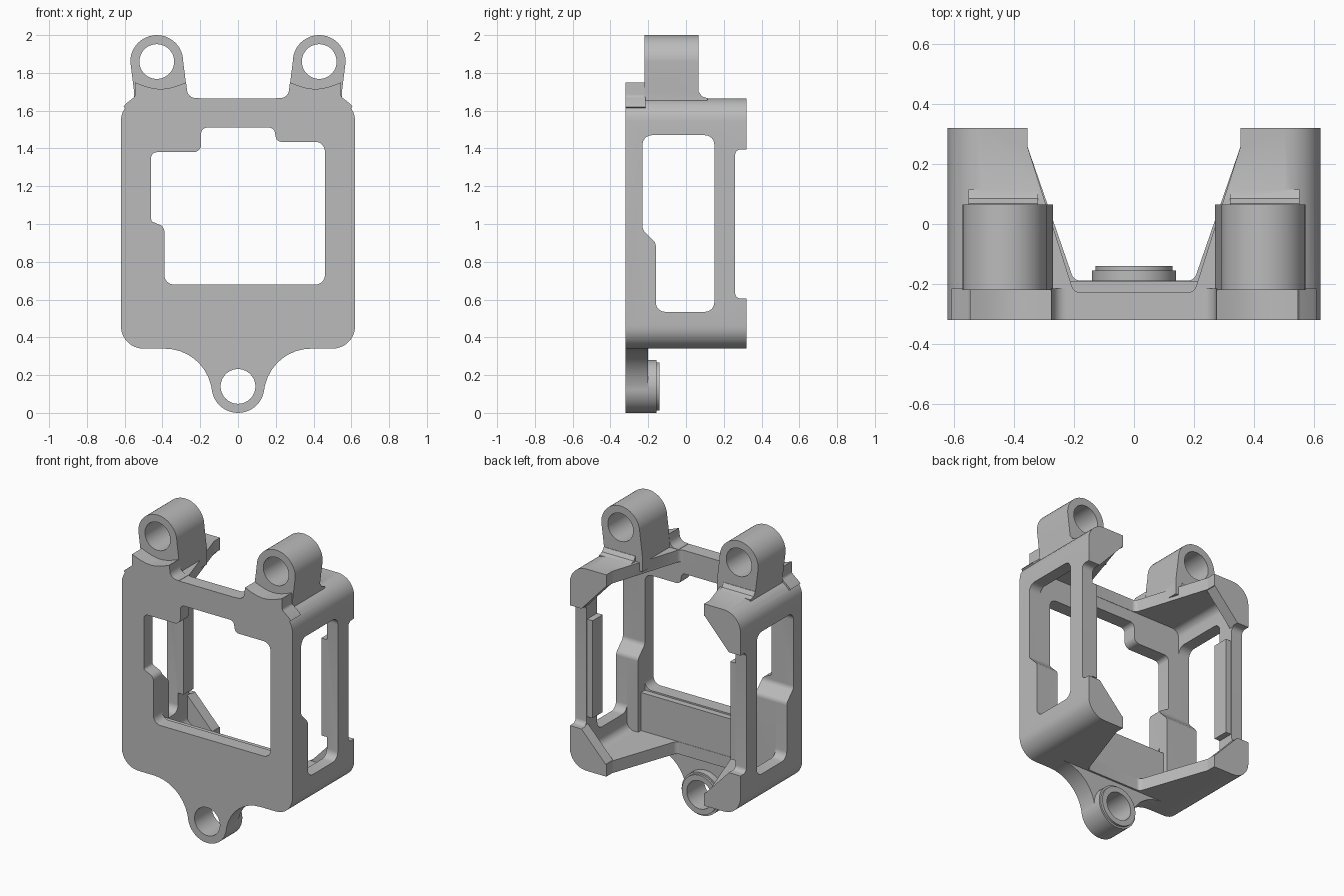
import bpy, bmesh, math
from mathutils import Vector

if "Cube" in bpy.data.objects:
    bpy.data.objects.remove(bpy.data.objects["Cube"])

grey = bpy.data.materials.new("plain grey")
grey.diffuse_color = (0.5, 0.5, 0.5, 1)
grey.use_nodes = True
grey.node_tree.nodes["Principled BSDF"].inputs["Base Color"].default_value = grey.diffuse_color


def rounded(points, steps=8):
    """Turn (u, v[, radius]) corners into an outline with filleted corners."""
    out = []
    n = len(points)
    for i, p in enumerate(points):
        c = Vector(p[:2])
        r = p[2] if len(p) > 2 else 0
        if r == 0:
            out.append(c)
            continue
        a = (Vector(points[i - 1][:2]) - c).normalized()
        b = (Vector(points[(i + 1) % n][:2]) - c).normalized()
        half = a.angle(b) / 2
        centre = c + (a + b).normalized() * (r / math.sin(half))
        start = c + a * (r / math.tan(half)) - centre
        end = c + b * (r / math.tan(half)) - centre
        sweep = math.pi - 2 * half
        for k in range(steps + 1):
            t = k / steps
            out.append(centre + (start * math.sin((1 - t) * sweep)
                                 + end * math.sin(t * sweep)) / math.sin(sweep))
    return out


def prism(name, points, axis, lo, hi):
    """Extrude an outline along an axis."""
    place = {"X": lambda u, v, w: (w, u, v),
             "Y": lambda u, v, w: (u, w, v),
             "Z": lambda u, v, w: (u, v, w)}[axis]
    outline = rounded(points)
    bm = bmesh.new()
    base = bm.faces.new([bm.verts.new(place(p[0], p[1], lo)) for p in outline])
    ext = bmesh.ops.extrude_face_region(bm, geom=[base])
    move = Vector(place(0, 0, hi - lo))
    for v in ext["geom"]:
        if isinstance(v, bmesh.types.BMVert):
            v.co += move
    bmesh.ops.recalc_face_normals(bm, faces=bm.faces)
    mesh = bpy.data.meshes.new(name)
    bm.to_mesh(mesh)
    bm.free()
    ob = bpy.data.objects.new(name, mesh)
    bpy.context.collection.objects.link(ob)
    mesh.materials.append(grey)
    return ob


def rect(u0, u1, v0, v1, r=0):
    return [(u0, v0, r), (u1, v0, r), (u1, v1, r), (u0, v1, r)]


def circle(u, v, r, n=48):
    return [(u + r * math.cos(2 * math.pi * k / n),
             v + r * math.sin(2 * math.pi * k / n)) for k in range(n)]


def combine(target, tool, operation):
    mod = target.modifiers.new("shape", "BOOLEAN")
    mod.operation = operation
    mod.solver = "EXACT"
    mod.object = tool
    bpy.context.view_layer.objects.active = target
    bpy.ops.object.modifier_apply(modifier=mod.name)
    bpy.data.objects.remove(tool)


# Hollow housing with an open back
frame = prism("bracket_frame", rect(-.62, .62, .34, 1.665, .12), "Y", -.32, .32)


def cut(*args):
    combine(frame, prism("cutter", *args), "DIFFERENCE")


def add(*args):
    combine(frame, prism("part", *args), "UNION")


cut(rect(-.54, .54, .42, 1.585, .05), "Y", -.23, .245)
cut([(-.36, .42), (.36, .42), (.54, .61), (.54, 1.39),
     (.36, 1.585), (-.36, 1.585), (-.54, 1.39), (-.54, .61)], "Y", .2, .5)

# Thicker lower front plate, inner corner blocks and rear post lips
add(rect(-.56, .56, .40, .67), "Y", -.26, -.19)
add(rect(-.56, -.39, .40, .99), "Y", -.27, -.16)
add(rect(.46, .56, .40, .99), "Y", -.27, -.16)
for s in (-1, 1):
    x0, x1 = sorted((s * .50, s * .56))
    add(rect(x0, x1, .66, 1.30), "Y", .14, .255)

# Side windows and the notch along the rear edges
cut([(-.16, .535, .05), (.15, .535, .05), (.15, 1.47, .05), (-.23, 1.47, .05),
     (-.23, .97, .04), (-.16, .90, .04)], "X", -1, 1)
cut([(.26, .605, .03), (.5, .605), (.5, 1.395), (.26, 1.395, .03)], "X", -1, 1)

# Tapered openings in the top and bottom walls
for y, z0, z1 in ((-.228, 1.3, 1.9), (-.188, .1, .6)):
    cut([(-.2, y, .03), (.2, y, .03), (.355, .26, .04), (.355, .5),
         (-.355, .5), (-.355, .26, .04)], "Z", z0, z1)

# Two top lugs with front pads and rear fillets
for s in (-1, 1):
    def side(points):
        return [(s * p[0],) + tuple(p[1:]) for p in points]

    arch = [(.43 + .14 * math.cos(a), 1.86 + .14 * math.sin(a))
            for a in (math.pi * k / 24 for k in range(25))]
    add(side([(.27, 1.61), (.55, 1.61), (.55, 1.70)] + arch + [(.27, 1.70)]),
        "Y", -.22, .065)
    sag = [(.545 - .27 * k / 12, 1.75 - .035 * math.sin(math.pi * k / 12))
           for k in range(13)]
    add(side([(.24, 1.60), (.58, 1.60), (.607, 1.62), (.595, 1.635),
              (.545, 1.675, .025)] + sag
             + [(.265, 1.667, .045), (.205, 1.667), (.205, 1.62)]),
        "Y", -.32, -.215)
    x0, x1 = sorted((s * .32, s * .55))
    add([(.05, 1.62), (.115, 1.62), (.115, 1.665), (.085, 1.675),
         (.068, 1.70), (.05, 1.70)], "X", x0, x1)

# Bottom lug with flared web and rounded rear boss
add([(-.42, .42), (-.42, .34), (-.19, .34, .25), (-.132, .10), (.132, .10),
     (.19, .34, .25), (.42, .34), (.42, .42)], "Y", -.32, -.2)
add(circle(0, .14, .14), "Y", -.32, -.155)
add(circle(0, .14, .128), "Y", -.2, -.14)

# Front window with stepped corners, and lug holes
cut([(-.46, 1.38, .03), (-.195, 1.38, .04), (-.195, 1.51, .03), (.19, 1.51, .03),
     (.205, 1.435, .03), (.46, 1.435, .05), (.46, .68, .05), (-.39, .68, .05),
     (-.39, .985, .04), (-.46, 1.015, .02)], "Y", -.5, -.1)
for x, z in ((-.43, 1.86), (.43, 1.86), (0, .14)):
    cut(circle(x, z, .092), "Y", -.5, .5)

# Smooth the curved faces and keep the edges crisp
bpy.ops.object.select_all(action="DESELECT")
frame.select_set(True)
bpy.context.view_layer.objects.active = frame
bpy.ops.object.shade_smooth_by_angle(angle=math.radians(30))
